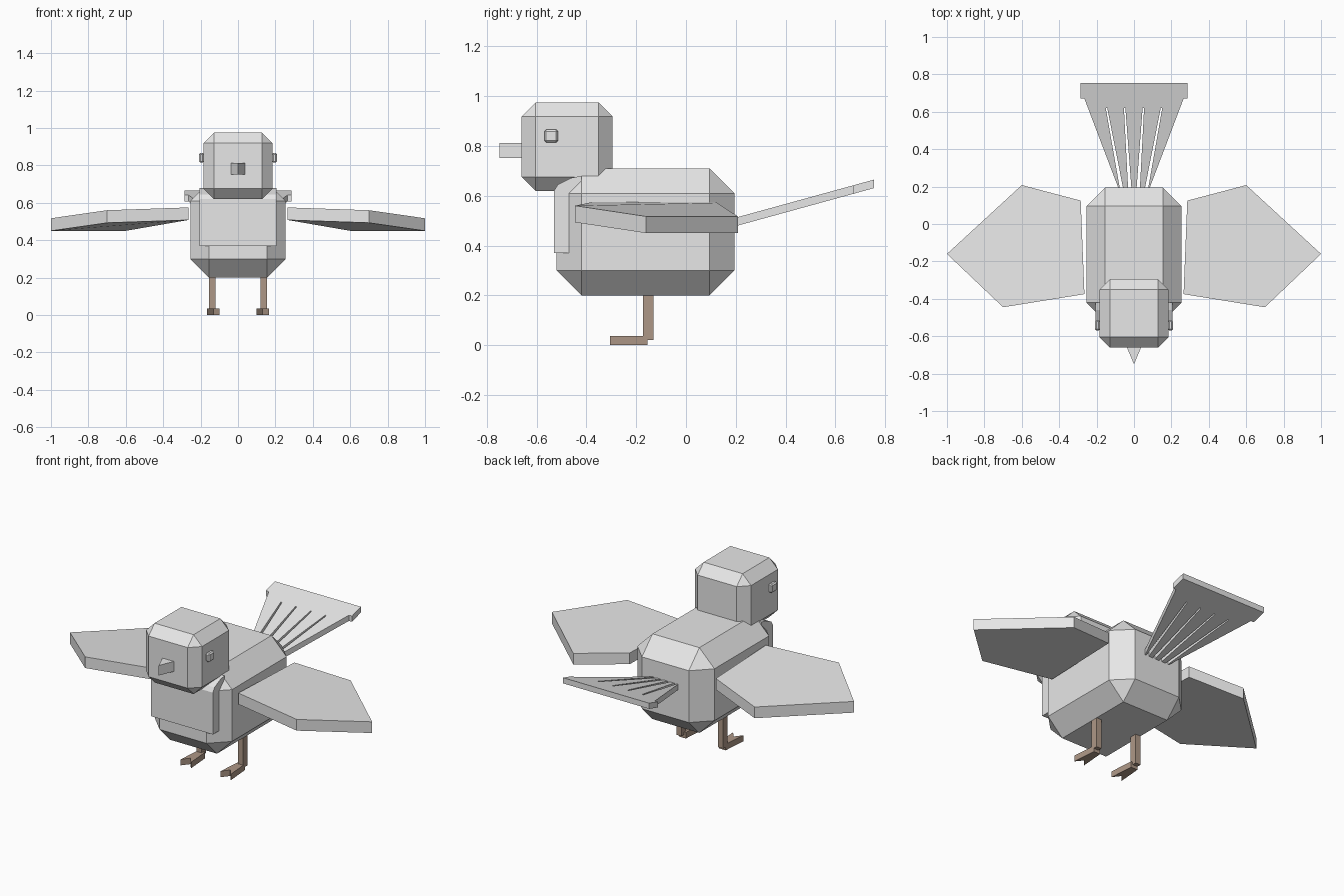
import bpy, bmesh
from mathutils import Vector

if "Cube" in bpy.data.objects:
    bpy.data.objects.remove(bpy.data.objects["Cube"])


def material(name, rgb):
    m = bpy.data.materials.new(name)
    m.diffuse_color = (*rgb, 1)
    m.use_nodes = True
    m.node_tree.nodes["Principled BSDF"].inputs["Base Color"].default_value = m.diffuse_color
    return m


GREY = material("pale_grey", (0.8, 0.8, 0.8))
BROWN = material("leg_brown", (0.42, 0.31, 0.24))


def finish(name, bm, mat):
    bmesh.ops.recalc_face_normals(bm, faces=bm.faces[:])
    me = bpy.data.meshes.new(name)
    bm.to_mesh(me)
    bm.free()
    me.materials.append(mat)
    ob = bpy.data.objects.new(name, me)
    bpy.context.collection.objects.link(ob)
    return ob


def box(name, lo, hi, mat, bevel=0):
    """Box between two corners, with optional flat chamfers."""
    lo, hi = Vector(lo), Vector(hi)
    bm = bmesh.new()
    bmesh.ops.create_cube(bm, size=1)
    for v in bm.verts:
        v.co = (lo + hi) / 2 + v.co * (hi - lo)
    if bevel:
        bmesh.ops.bevel(bm, geom=bm.edges[:], offset=bevel, segments=1,
                        profile=0.5, affect='EDGES')
    return finish(name, bm, mat)


def slab(name, outline, shift, mat):
    """Closed outline swept along a shift vector."""
    bm = bmesh.new()
    a = [bm.verts.new(p) for p in outline]
    b = [bm.verts.new(Vector(p) + Vector(shift)) for p in outline]
    bm.faces.new(a)
    bm.faces.new(b[::-1])
    for i in range(len(a)):
        j = (i + 1) % len(a)
        bm.faces.new((a[j], a[i], b[i], b[j]))
    return finish(name, bm, mat)


# Body and head
box("body", (-0.255, -0.52, 0.2), (0.255, 0.195, 0.71), GREY, 0.1)
box("head", (-0.185, -0.66, 0.62), (0.185, -0.295, 0.975), GREY, 0.056)

# Beak: wedge narrowing to an upright edge
slab("beak", [(-0.04, -0.655, 0.752), (0.04, -0.655, 0.752), (0, -0.75, 0.752)],
     (0, 0, 0.06), GREY)

# Breast plate that folds back over the shoulder chamfer
breast = [(-0.53, 0.37), (-0.53, 0.62), (-0.515, 0.645), (-0.46, 0.672), (-0.42, 0.68),
          (-0.42, 0.66), (-0.47, 0.61), (-0.47, 0.37)]
slab("breast_plate", [(-0.205, y, z) for y, z in breast], (0.41, 0, 0), GREY)

# Tail fan: a sloped sheet with four narrow slits cut from the root
def tail(x, y):
    return (x, y, 0.478 + (y - 0.2) * 0.275)


fan = [tail(-0.075, 0.17)]
for root, tip in ((-0.065, -0.147), (-0.022, -0.05), (0.022, 0.05), (0.065, 0.147)):
    fan += [tail(root - 0.009, 0.18), tail(tip - 0.004, 0.62),
            tail(tip + 0.004, 0.62), tail(root + 0.009, 0.18)]
fan += [tail(0.075, 0.17), tail(0.265, 0.67), tail(0.285, 0.67), tail(0.285, 0.755),
        tail(-0.285, 0.755), tail(-0.285, 0.67), tail(-0.265, 0.67)]
slab("tail", fan, (0, 0, 0.034), GREY)

# Paired parts
wing = [(0.285, 0.125, 0.505), (0.6, 0.208, 0.45), (1.0, -0.16, 0.45),
        (0.7, -0.445, 0.493), (0.265, -0.375, 0.508)]
foot = [(-0.022, -0.155), (0.022, -0.155), (0.034, -0.305), (0, -0.262), (-0.034, -0.305)]
for side, s in (("left", 1), ("right", -1)):
    slab(f"{side}_wing", [(s * x, y, z) for x, y, z in wing], (0, 0, 0.067), GREY)
    box(f"{side}_eye", (s * 0.195 - 0.013, -0.569, 0.814),
        (s * 0.195 + 0.013, -0.515, 0.866), GREY, 0.007)
    c = s * 0.138
    box(f"{side}_leg", (c - 0.017, -0.172, 0.02), (c + 0.017, -0.13, 0.21), BROWN)
    slab(f"{side}_foot", [(s * 0.132 + x, y, 0) for x, y in foot], (0, 0, 0.036), BROWN)
